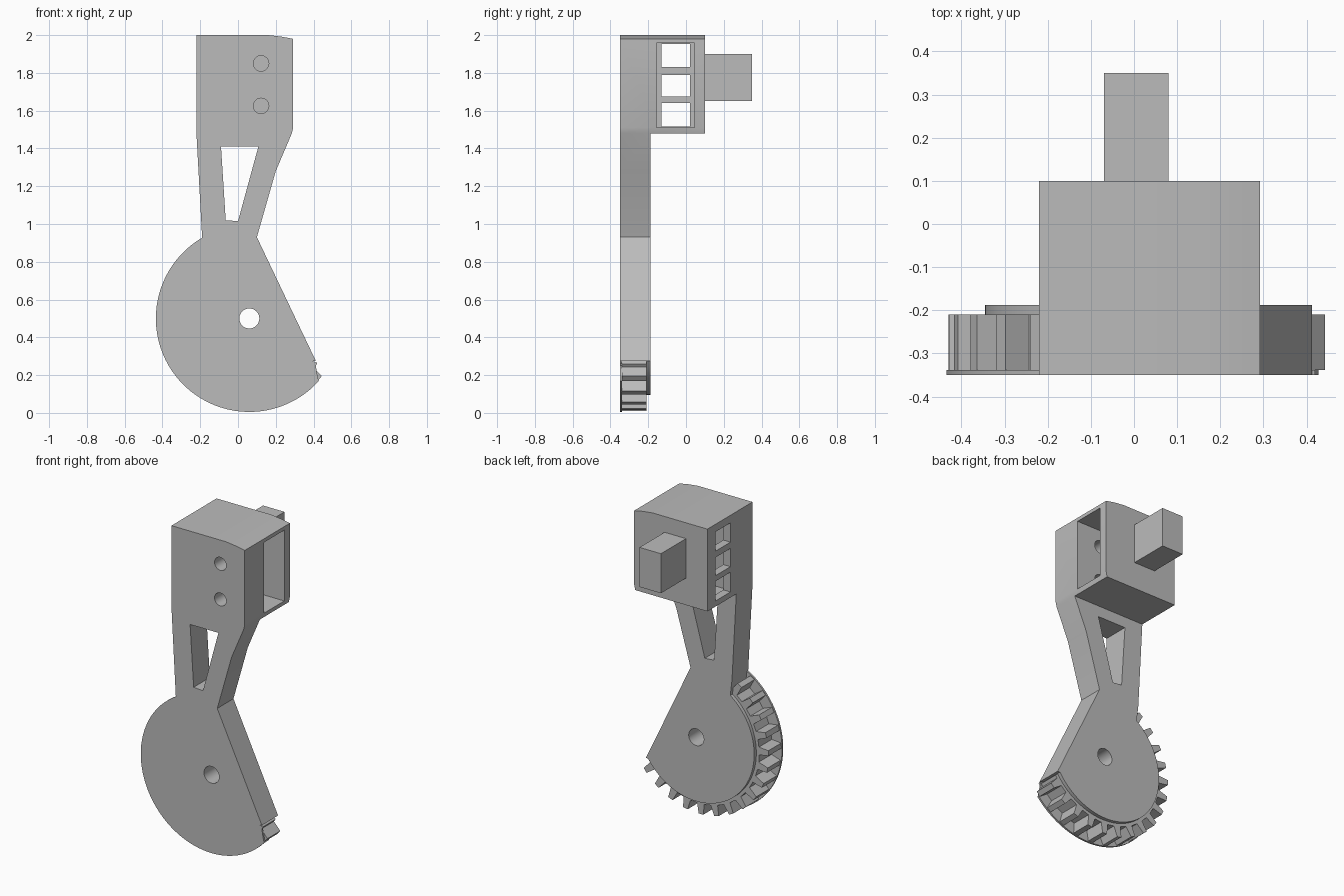
import bpy, bmesh, math

if "Cube" in bpy.data.objects:
    bpy.data.objects.remove(bpy.data.objects["Cube"], do_unlink=True)

grey = bpy.data.materials.new("plain grey")
grey.use_nodes = True
colour = (0.5, 0.5, 0.5, 1)
grey.diffuse_color = colour
grey.node_tree.nodes["Principled BSDF"].inputs["Base Color"].default_value = colour

HUB_X, HUB_Z = 0.06, 0.5
FRONT, PLATE_BACK = -0.35, -0.188
TIP, ROOT, CORE = 0.495, 0.425, 0.405


def polar(radius, degrees):
    a = math.radians(degrees)
    return (HUB_X + radius * math.cos(a), HUB_Z + radius * math.sin(a))


def arc(radius, start, end, steps=48):
    return [polar(radius, start + (end - start) * i / steps) for i in range(steps + 1)]


def prism(name, outline, y0, y1):
    """Extrude an x-z outline from y0 to y1."""
    bm = bmesh.new()
    face = bm.faces.new([bm.verts.new((x, y0, z)) for x, z in outline])
    out = bmesh.ops.extrude_face_region(bm, geom=[face])
    moved = [v for v in out["geom"] if isinstance(v, bmesh.types.BMVert)]
    bmesh.ops.translate(bm, verts=moved, vec=(0, y1 - y0, 0))
    bmesh.ops.recalc_face_normals(bm, faces=bm.faces)
    mesh = bpy.data.meshes.new(name)
    bm.to_mesh(mesh)
    bm.free()
    mesh.materials.append(grey)
    obj = bpy.data.objects.new(name, mesh)
    bpy.context.collection.objects.link(obj)
    return obj


def block(name, x0, x1, y0, y1, z0, z1):
    return prism(name, [(x0, z0), (x1, z0), (x1, z1), (x0, z1)], y0, y1)


def drill(name, x, z, radius, y0, y1):
    ring = [(x + radius * math.cos(i * math.tau / 32), z + radius * math.sin(i * math.tau / 32))
            for i in range(32)]
    return prism(name, ring, y0, y1)


def combine(target, other, operation):
    """Apply a boolean and discard the helper."""
    other.hide_render = True
    mod = target.modifiers.new(operation.lower(), 'BOOLEAN')
    mod.operation, mod.object, mod.solver = operation, other, 'EXACT'
    bpy.ops.object.select_all(action='DESELECT')
    bpy.context.view_layer.objects.active = target
    target.select_set(True)
    bpy.ops.object.modifier_apply(modifier=mod.name)
    bpy.data.objects.remove(other, do_unlink=True)


# Flat arm running into the round sector plate
arm = prism("arm_and_sector",
            [(0.10, 0.93), (0.20, 1.28), (0.285, 1.48), (0.285, 1.55), (-0.22, 1.55),
             (-0.22, 1.48), (-0.19, 0.93)] + arc(CORE, 126, 326) + [(0.412, 0.275)],
            FRONT, PLATE_BACK)

# Housing at the top of the arm
housing = prism("housing", [(-0.22, 1.48), (0.285, 1.48), (0.292, 1.51), (0.292, 1.98),
                            (0.23, 1.992), (0.16, 2.0), (-0.22, 2.0)], FRONT, 0.10)
combine(arm, housing, 'UNION')

# Openings: arm window, hub bore, side pocket, vents and screw holes
cutters = [
    prism("arm_window", [(-0.09, 1.41), (0.108, 1.41), (0.0, 1.015), (-0.065, 1.02)], -0.5, 0),
    drill("hub_bore", HUB_X, HUB_Z, 0.053, -0.5, 0),
    block("pocket", -0.17, 0.4, -0.155, 0.045, 1.51, 1.957),
]
for z0, z1 in [(1.515, 1.64), (1.675, 1.79), (1.83, 1.952)]:
    cutters.append(block("vent", -0.4, -0.1, -0.13, 0.02, z0, z1))
for z in (1.625, 1.85):
    cutters.append(drill("screw_hole", 0.122, z, 0.041, -0.5, -0.1))
for cutter in cutters:
    combine(arm, cutter, 'DIFFERENCE')

# Square stub on the back of the housing
stub = block("rear_stub", -0.07, 0.08, 0.10, 0.35, 1.65, 1.90)

# Thin front rim covering the teeth
inner_arc = arc(CORE, 326, 126)
rim = prism("front_rim", arc(TIP, 119.5, 318) + [(0.42, 0.20), (0.412, 0.25), (0.42, 0.265)]
            + inner_arc, FRONT, -0.338)

# Toothed ring behind the rim
pitch = 12.9
teeth = [polar(ROOT, 121)]
for i in reversed(range(16)):
    mid = 319.5 - i * pitch
    teeth += [polar(ROOT, mid - 3.3), polar(TIP - 0.005, mid - 1.9),
              polar(TIP - 0.005, mid + 1.9), polar(ROOT, mid + 3.3)]
teeth.append(polar(ROOT, 325.5))
gear = prism("gear_teeth", teeth + inner_arc, -0.338, -0.21)

# Smooth the curved walls, keep edges crisp
bpy.ops.object.select_all(action='DESELECT')
for obj in (arm, stub, rim, gear):
    obj.select_set(True)
bpy.context.view_layer.objects.active = arm
bpy.ops.object.shade_smooth_by_angle(angle=math.radians(20))
